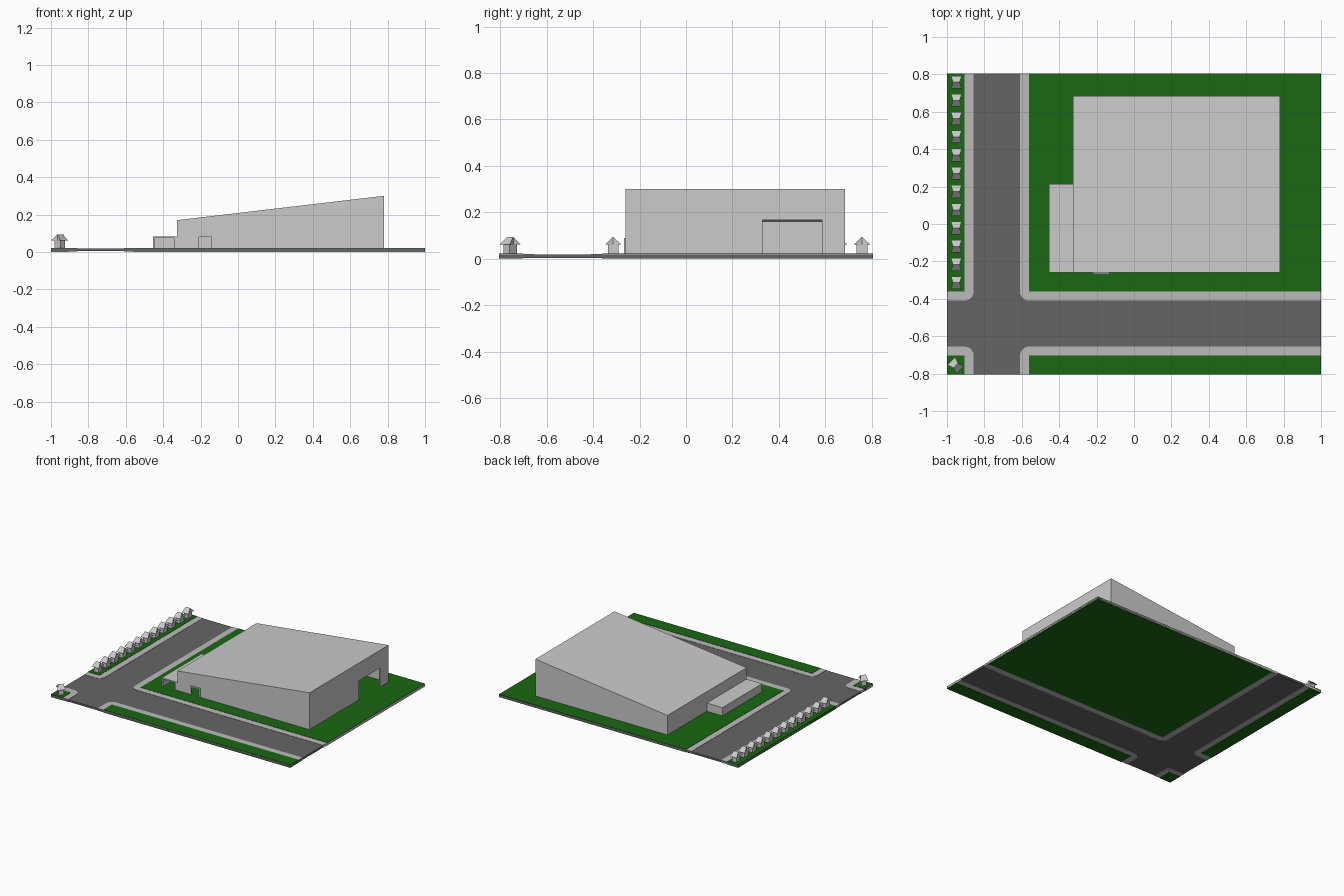
import bpy, bmesh, math
from mathutils import Matrix

if "Cube" in bpy.data.objects:
    bpy.data.objects.remove(bpy.data.objects["Cube"])


def material(name, rgb):
    m = bpy.data.materials.new(name)
    m.diffuse_color = (*rgb, 1)
    m.use_nodes = True
    m.node_tree.nodes["Principled BSDF"].inputs["Base Color"].default_value = m.diffuse_color
    return m


GRASS = material("grass_green", (0.01, 0.14, 0.006))
ROAD = material("asphalt", (0.13, 0.13, 0.13))
WALK = material("pavement", (0.5, 0.5, 0.5))


def add_object(name, bm, mat=None):
    bmesh.ops.recalc_face_normals(bm, faces=bm.faces)
    me = bpy.data.meshes.new(name)
    bm.to_mesh(me)
    bm.free()
    ob = bpy.data.objects.new(name, me)
    bpy.context.collection.objects.link(ob)
    if mat:
        me.materials.append(mat)
    return ob


def prism(name, pts, axis, a, b, mat=None):
    """Extrude a 2D outline: axis 'z' takes (x, y), axis 'y' takes (x, z)."""
    bm = bmesh.new()
    place = (lambda p, d: (p[0], p[1], d)) if axis == 'z' else (lambda p, d: (p[0], d, p[1]))
    low = [bm.verts.new(place(p, a)) for p in pts]
    high = [bm.verts.new(place(p, b)) for p in pts]
    bm.faces.new(low)
    bm.faces.new(high)
    n = len(pts)
    for i in range(n):
        j = (i + 1) % n
        bm.faces.new((low[i], low[j], high[j], high[i]))
    return add_object(name, bm, mat)


def box(name, x0, x1, y0, y1, z0, z1, mat=None):
    return prism(name, [(x0, y0), (x1, y0), (x1, y1), (x0, y1)], 'z', z0, z1, mat)


def cut(ob, cutters):
    for c in cutters:
        c.hide_render = True
        mod = ob.modifiers.new("cut", 'BOOLEAN')
        mod.operation, mod.solver, mod.object = 'DIFFERENCE', 'EXACT', c
        bpy.context.view_layer.objects.active = ob
        with bpy.context.temp_override(object=ob, active_object=ob):
            bpy.ops.object.modifier_apply(modifier=mod.name)
        bpy.data.objects.remove(c)


W, D, G = 1.0, 0.805, 0.022   # half width, half depth, grass level

# Road slab under everything
box("road", -W, W, -D, D, 0.004, 0.018, ROAD)

# Four blocks: pavement with one rounded corner, grass set back from the kerb
R, BAND = 0.05, 0.048
blocks = [("main", -0.61, -0.41, W, D), ("left", -0.857, -0.41, -W, D),
          ("front", -0.61, -0.655, W, -D), ("corner", -0.857, -0.655, -W, -D)]
for label, cx, cy, ex, ey in blocks:
    sx, sy = (1 if ex > cx else -1), (1 if ey > cy else -1)
    arc = [math.pi / 2 * i / 6 for i in range(7)]
    outline = [(cx + sx * R * (1 - math.cos(t)), cy + sy * R * (1 - math.sin(t))) for t in arc]
    prism(label + "_pavement", outline + [(ex, cy), (ex, ey), (cx, ey)], 'z', 0.002, 0.020, WALK)
    gx, gy = cx + sx * BAND, cy + sy * BAND
    box(label + "_grass", min(gx, ex), max(gx, ex), min(gy, ey), max(gy, ey), 0, G, GRASS)

# Main hall: hollow, sloped roof, big side gate and small front door
T = 0.01
hall = prism("hall", [(-0.325, G), (0.78, G), (0.78, 0.30), (-0.325, 0.17)], 'y', -0.26, 0.685)
cut(hall, [
    prism("hall_hollow", [(-0.325 + T, 0), (0.78 - T, 0), (0.78 - T, 0.288), (-0.325 + T, 0.16)],
          'y', -0.26 + T, 0.685 - T),
    box("gate_cutter", 0.7, 0.85, 0.33, 0.585, 0, 0.166),
    box("door_cutter", -0.208, -0.142, -0.3, -0.2, 0, 0.08)])

# Low annex with an open front
annex = box("annex", -0.455, -0.325, -0.26, 0.215, G, 0.084)
cut(annex, [box("annex_hollow", -0.443, -0.343, -0.3, 0.203, 0, 0.074)])

# Frame around the front door
prism("door_frame", [(-0.22, G), (-0.208, G), (-0.208, 0.08), (-0.142, 0.08), (-0.142, G),
                     (-0.13, G), (-0.13, 0.09), (-0.22, 0.09)], 'y', -0.267, -0.25)


def house(name, x, y, angle=0):
    """Small house: box body and a roof whose ridge is shorter than its eaves."""
    bm = bmesh.new()
    bmesh.ops.create_cube(bm, size=1, matrix=Matrix.Translation((0, 0, 0.042)) @
                          Matrix.Diagonal((0.036, 0.046, 0.042, 1)))
    ends = []
    for s in (-1, 1):
        ends.append([bm.verts.new(p) for p in (
            (s * 0.029, -0.034, 0.062), (s * 0.018, 0, 0.094),
            (s * 0.029, 0.034, 0.062), (s * 0.018, 0, 0.062))])
    l, r = ends
    for i in range(4):
        j = (i + 1) % 4
        bm.faces.new((l[i], l[j], r[j], r[i]))
    for e in ends:
        bm.faces.new((e[0], e[1], e[3]))
        bm.faces.new((e[1], e[2], e[3]))
    ob = add_object(name, bm)
    ob.location = (x, y, 0)
    ob.rotation_euler.z = angle


# Row of twelve houses and one turned towards the crossing
for i in range(12):
    house(f"house_{i + 1}", -0.95, -0.314 + i * 0.0975)
house("corner_house", -0.953, -0.757, math.radians(45))
